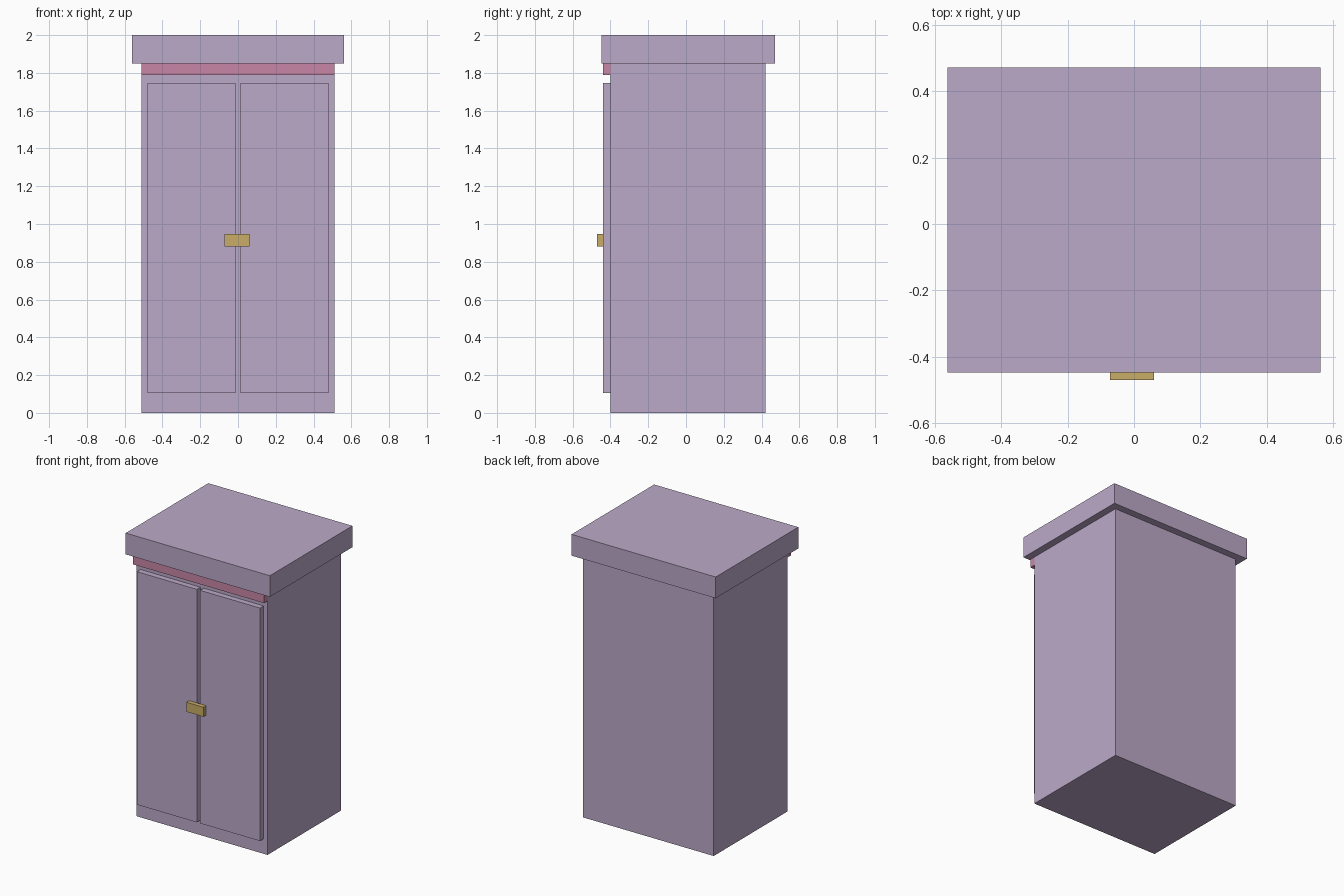
import bpy

cube = bpy.data.objects.get("Cube")
if cube:
    bpy.data.objects.remove(cube, do_unlink=True)


def make_material(name, color):
    mat = bpy.data.materials.new(name)
    mat.use_nodes = True
    mat.diffuse_color = (*color, 1)
    for node in mat.node_tree.nodes:
        if node.type == 'BSDF_PRINCIPLED':
            node.inputs["Base Color"].default_value = (*color, 1)
    return mat


def box(name, low, high, mat):
    """Box spanning two opposite corners."""
    bpy.ops.mesh.primitive_cube_add(size=1)
    obj = bpy.context.object
    obj.name = name
    obj.location = [(a + b) / 2 for a, b in zip(low, high)]
    obj.scale = [b - a for a, b in zip(low, high)]
    bpy.ops.object.transform_apply(location=True, rotation=False, scale=True)
    obj.data.materials.append(mat)
    return obj


lilac = make_material("lilac paint", (0.50, 0.40, 0.58))
pink = make_material("pink trim", (0.58, 0.24, 0.38))
brass = make_material("brass", (0.58, 0.42, 0.14))

# Cabinet body and overhanging top
box("cabinet_body", (-0.51, -0.40, 0), (0.51, 0.42, 1.85), lilac)
box("cabinet_top", (-0.562, -0.448, 1.85), (0.562, 0.472, 2), lilac)

# Trim strip under the top
box("trim_strip", (-0.51, -0.44, 1.79), (0.51, -0.40, 1.85), pink)

# Pair of doors with a narrow gap between them
for name, left, right in (("right_door", -0.48, -0.013), ("left_door", 0.013, 0.48)):
    box(name, (left, -0.44, 0.105), (right, -0.40, 1.747), lilac)

# Latch across both doors
box("latch", (-0.072, -0.47, 0.88), (0.06, -0.44, 0.947), brass)
